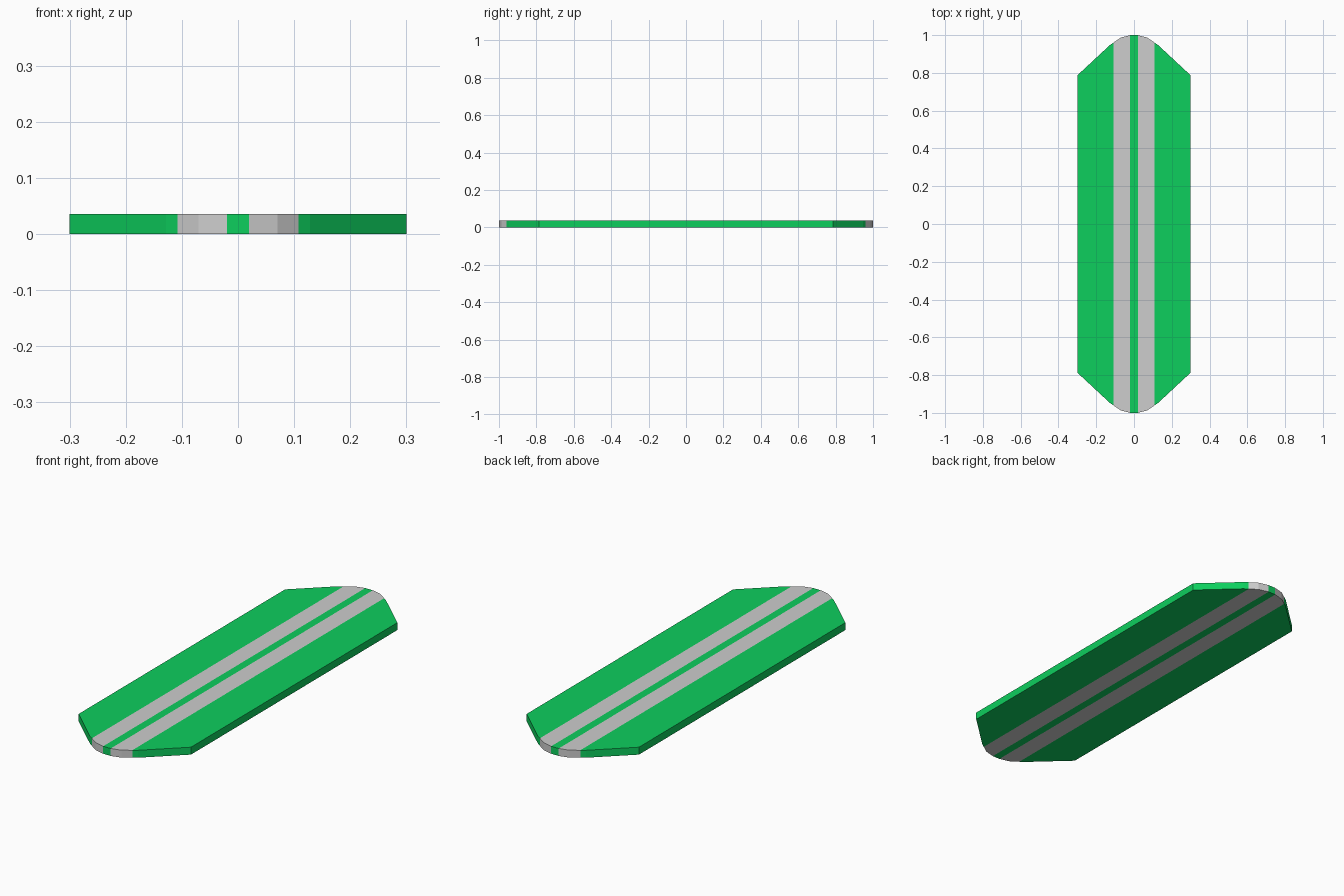
import bpy, bmesh

if "Cube" in bpy.data.objects:
    bpy.data.objects.remove(bpy.data.objects["Cube"])

HEIGHT = 0.036
STRIPE_IN, STRIPE_OUT = 0.02, 0.108


def material(name, rgb):
    m = bpy.data.materials.new(name)
    m.diffuse_color = (*rgb, 1.0)
    m.use_nodes = True
    m.node_tree.nodes["Principled BSDF"].inputs["Base Color"].default_value = m.diffuse_color
    return m


green = material("bright green", (0.004, 0.62, 0.11))
grey = material("light grey", (0.61, 0.61, 0.61))

# Outline: one quarter, mirrored to all four corners
quarter = [(0.3, 0.787), (0.128, 0.947), (0.07, 0.987), (0.02, 1.0)]
half = quarter + [(-x, y) for x, y in reversed(quarter)]
outline = half + [(-x, -y) for x, y in half]

# Board: extruded outline
bm = bmesh.new()
base = bm.faces.new([bm.verts.new((x, y, 0)) for x, y in outline])
ext = bmesh.ops.extrude_face_region(bm, geom=[base], use_keep_orig=True)
top = [g for g in ext["geom"] if isinstance(g, bmesh.types.BMVert)]
bmesh.ops.translate(bm, verts=top, vec=(0, 0, HEIGHT))

# Stripe edges: cut right through the board
for x in (-STRIPE_OUT, -STRIPE_IN, STRIPE_IN, STRIPE_OUT):
    bmesh.ops.bisect_plane(bm, geom=bm.verts[:] + bm.edges[:] + bm.faces[:],
                           dist=1e-5, plane_co=(x, 0, 0), plane_no=(1, 0, 0))
bmesh.ops.recalc_face_normals(bm, faces=bm.faces[:])

# Two grey racing stripes, the rest green
for f in bm.faces:
    f.material_index = int(STRIPE_IN < abs(f.calc_center_median().x) < STRIPE_OUT)

mesh = bpy.data.meshes.new("striped_board")
bm.to_mesh(mesh)
bm.free()
mesh.materials.append(green)
mesh.materials.append(grey)
board = bpy.data.objects.new("striped_board", mesh)
bpy.context.collection.objects.link(board)
